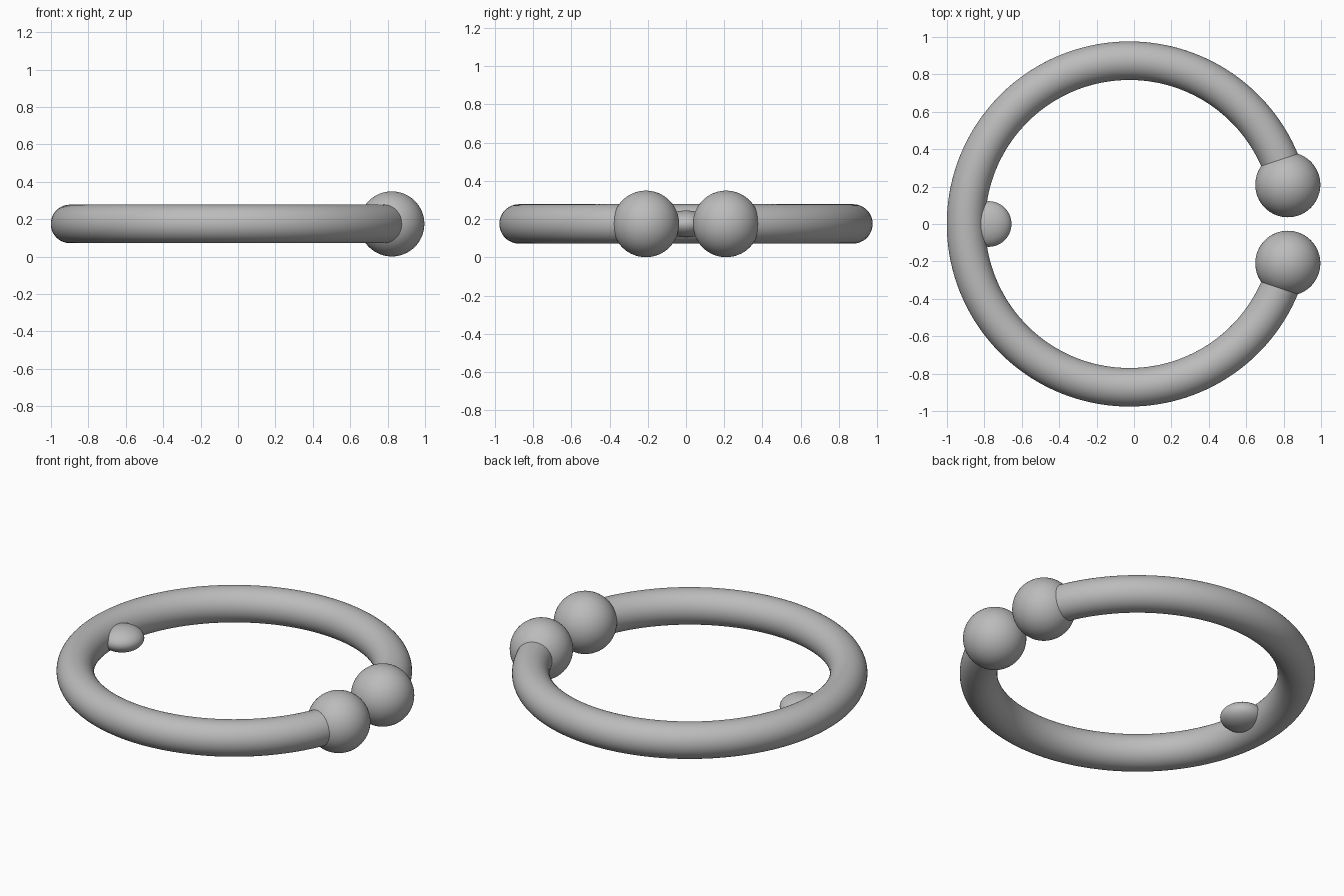
import bpy, bmesh, math
from mathutils import Matrix, Vector

default = bpy.data.objects.get("Cube")
if default:
    bpy.data.objects.remove(default, do_unlink=True)

CENTRE = Vector((-0.025, 0, 0.175))
RING_R, TUBE_R = 0.873, 0.103
BALL_R = 0.174
GAP = math.asin(0.21 / RING_R)      # half angle of the ring opening

metal = bpy.data.materials.new("grey_metal")
metal.use_nodes = True
GREY = (0.5, 0.5, 0.5, 1)
metal.diffuse_color = GREY
metal.node_tree.nodes["Principled BSDF"].inputs["Base Color"].default_value = GREY


def make_object(name, bm, location):
    bmesh.ops.recalc_face_normals(bm, faces=bm.faces)
    mesh = bpy.data.meshes.new(name)
    bm.to_mesh(mesh)
    bm.free()
    mesh.materials.append(metal)
    mesh.shade_smooth()
    obj = bpy.data.objects.new(name, mesh)
    obj.location = location
    bpy.context.collection.objects.link(obj)
    return obj


def ball(name, location, radii):
    bm = bmesh.new()
    bmesh.ops.create_uvsphere(bm, u_segments=64, v_segments=32, radius=1)
    bmesh.ops.scale(bm, vec=radii, verts=bm.verts)
    return make_object(name, bm, location)


# Open ring: a round section spun about z, its ends buried in the balls
bm = bmesh.new()
section = (Matrix.Rotation(GAP, 4, 'Z') @ Matrix.Translation((RING_R, 0, 0))
           @ Matrix.Rotation(math.pi / 2, 4, 'X'))
bmesh.ops.create_circle(bm, segments=48, radius=TUBE_R, matrix=section)
bmesh.ops.spin(bm, geom=bm.verts[:] + bm.edges[:], cent=(0, 0, 0), axis=(0, 0, 1),
               angle=2 * (math.pi - GAP), steps=160)
bmesh.ops.holes_fill(bm, edges=[e for e in bm.edges if e.is_boundary], sides=0)
make_object("open_ring", bm, CENTRE)

# End balls
for side, name in ((-1, "front_end_ball"), (1, "back_end_ball")):
    offset = Vector((math.cos(GAP), side * math.sin(GAP), 0)) * RING_R
    ball(name, CENTRE + offset, (BALL_R, BALL_R, BALL_R))

# Flattened bump on the inner wall, opposite the opening
ball("inner_bump", (-0.777, 0, CENTRE.z), (0.122, 0.122, 0.07))
